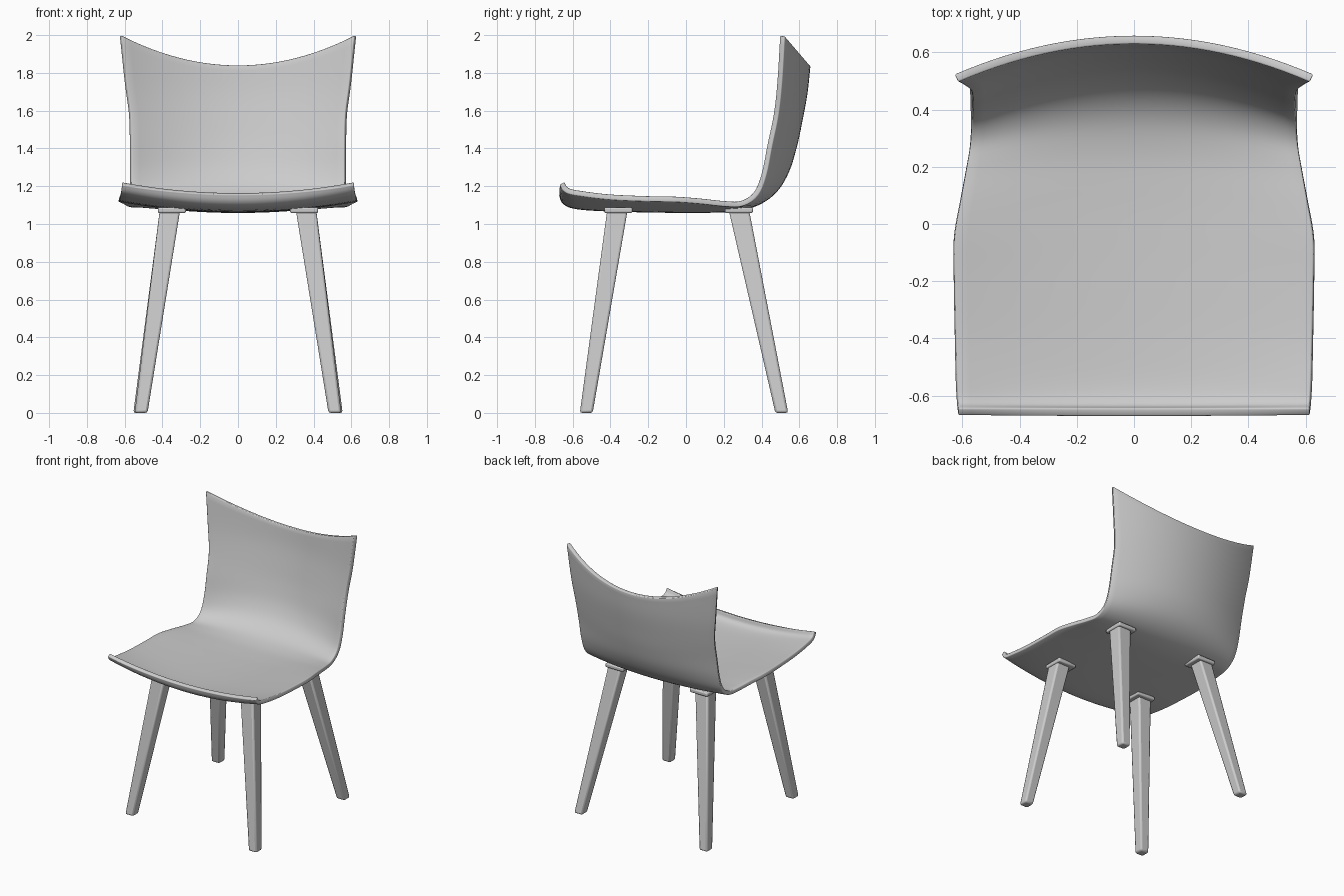
import bpy, bmesh
from mathutils import Vector

if "Cube" in bpy.data.objects:
    bpy.data.objects.remove(bpy.data.objects["Cube"])

grey = bpy.data.materials.new("light grey")
grey.diffuse_color = (0.6, 0.6, 0.6, 1)
grey.use_nodes = True
grey.node_tree.nodes["Principled BSDF"].inputs["Base Color"].default_value = grey.diffuse_color


def make_object(name, bm):
    mesh = bpy.data.meshes.new(name)
    bm.to_mesh(mesh)
    bm.free()
    mesh.materials.append(grey)
    ob = bpy.data.objects.new(name, mesh)
    bpy.context.collection.objects.link(ob)
    return ob


def finish(ob, width, angle=0.6):
    bev = ob.modifiers.new("soft edges", 'BEVEL')
    bev.width, bev.segments, bev.limit_method, bev.angle_limit = width, 2, 'ANGLE', 0.8
    bpy.ops.object.select_all(action='DESELECT')
    ob.select_set(True)
    bpy.context.view_layer.objects.active = ob
    bpy.ops.object.shade_smooth_by_angle(angle=angle)


# Shell stations, front lip to back top: centre y, z, side edge y, z, half width
stations = [Vector(v) for v in (
    (-.645, 1.165, -.645, 1.222, .612),
    (-.628, 1.125, -.620, 1.190, .614),
    (-.560, 1.105, -.550, 1.175, .618),
    (-.400, 1.095, -.400, 1.157, .622),
    (-.200, 1.090, -.200, 1.148, .626),
    (-.050, 1.088, -.050, 1.145, .626),
    (.100, 1.088, .080, 1.135, .605),
    (.250, 1.095, .200, 1.122, .584),
    (.370, 1.125, .290, 1.122, .570),
    (.460, 1.190, .360, 1.170, .565),
    (.520, 1.290, .400, 1.270, .563),
    (.560, 1.420, .430, 1.420, .563),
    (.590, 1.560, .463, 1.580, .567),
    (.615, 1.700, .482, 1.750, .589),
    (.630, 1.840, .497, 1.998, .615))]


def smooth_rows(pts, n):
    rows = []
    for i in range(len(pts) - 1):
        b, c = pts[i], pts[i + 1]
        a = pts[i - 1] if i else 2 * b - c
        d = pts[i + 2] if i + 2 < len(pts) else 2 * c - b
        for k in range(n):
            t = k / n
            rows.append(b + (c - a) * (t / 2) + (2 * a - 5 * b + 4 * c - d) * (t * t / 2)
                        + (3 * b - a - 3 * c + d) * (t ** 3 / 2))
    return rows + [pts[-1]]


# Seat and back in one curved sheet, thickened outward
bm = bmesh.new()
ACROSS = 28
grid = []
for cy, cz, ey, ez, w in smooth_rows(stations, 5):
    row = []
    for j in range(ACROSS + 1):
        s = 2 * j / ACROSS - 1
        row.append(bm.verts.new((s * w, cy + (ey - cy) * s * s, cz + (ez - cz) * s * s)))
    grid.append(row)
for r0, r1 in zip(grid, grid[1:]):
    for j in range(ACROSS):
        bm.faces.new((r0[j], r0[j + 1], r1[j + 1], r1[j]))
shell = make_object("seat_shell", bm)
sol = shell.modifiers.new("thickness", 'SOLIDIFY')
sol.thickness, sol.offset = 0.029, -1
finish(shell, 0.005)


def block(name, bottom, top, size_bottom, size_top, bevel):
    """Square block lofted between two horizontal squares."""
    bm = bmesh.new()
    rings = []
    for (x, y, z), size in ((bottom, size_bottom), (top, size_top)):
        h = size / 2
        rings.append([bm.verts.new((x + a * h, y + b * h, z))
                      for a, b in ((-1, -1), (1, -1), (1, 1), (-1, 1))])
    lo, hi = rings
    bm.faces.new(lo[::-1])
    bm.faces.new(hi)
    for i in range(4):
        k = (i + 1) % 4
        bm.faces.new((lo[i], lo[k], hi[k], hi[i]))
    finish(make_object(name, bm), bevel)


# Splayed tapered legs with square mounting plates
for side, sx in (("left", -1), ("right", 1)):
    for end, top_y, foot_x, foot_y in (("front", -.363, .513, -.528), ("back", .280, .520, .507)):
        block(f"{end}_leg_{side}", (sx * foot_x, foot_y, 0), (sx * .360, top_y, 1.075),
              .068, .108, .012)
        block(f"{end}_plate_{side}", (sx * .350, top_y - (.0 if top_y > 0 else -.005), 1.058),
              (sx * .350, top_y - (.0 if top_y > 0 else -.005), 1.088), .148, .148, .008)
